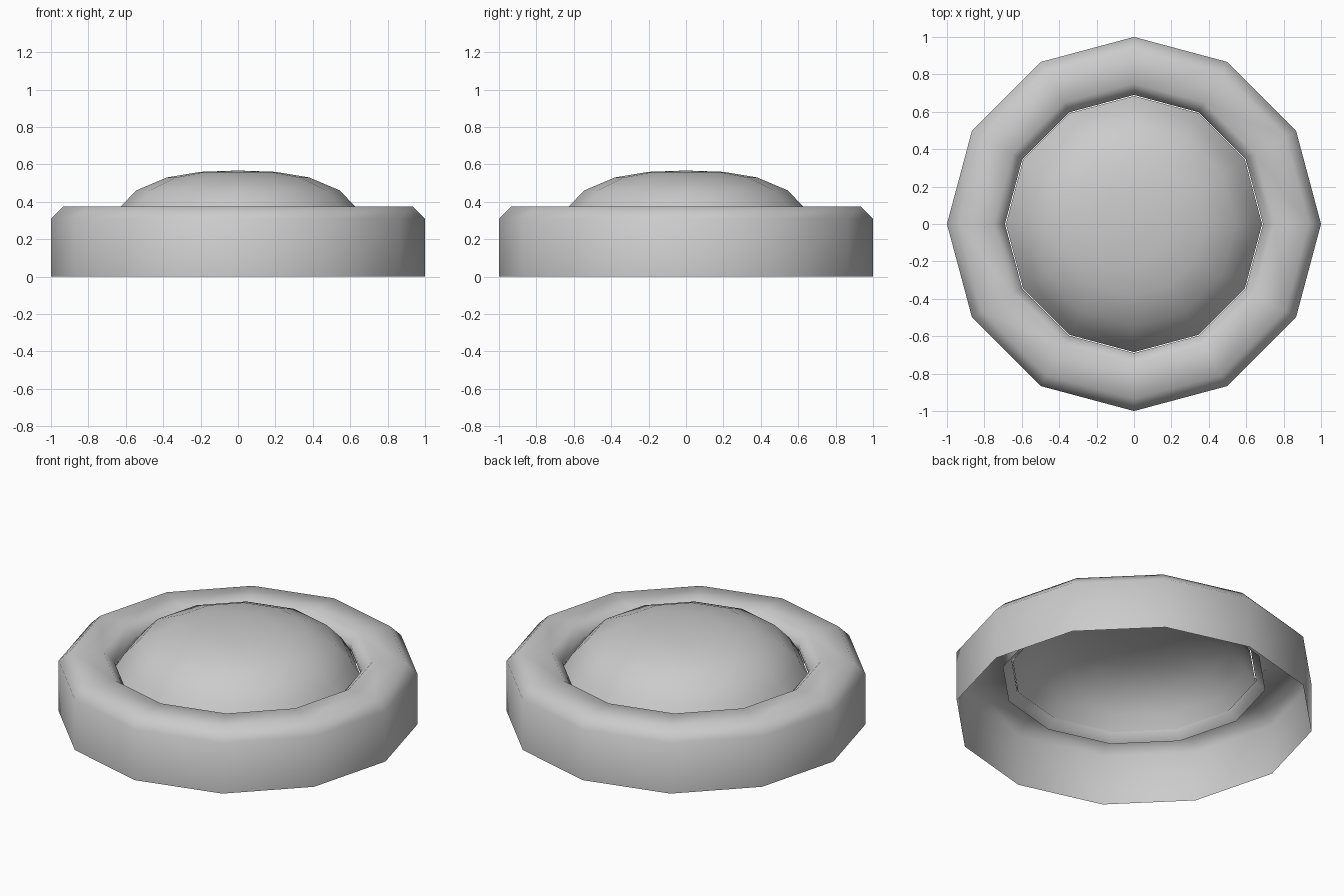
import bpy, math

if "Cube" in bpy.data.objects:
    bpy.data.objects.remove(bpy.data.objects["Cube"])

SIDES = 12


def lathe(name, profile):
    """Spin an (r, z) profile around z; a zero radius becomes a single pole."""
    verts, faces, rings = [], [], []
    for r, z in profile:
        start = len(verts)
        count = SIDES if r > 0 else 1
        for i in range(count):
            a = 2 * math.pi * i / SIDES
            verts.append((r * math.cos(a), r * math.sin(a), z))
        rings.append([start + i % count for i in range(SIDES)])
    for low, high in zip(rings, rings[1:]):
        for i in range(SIDES):
            j = (i + 1) % SIDES
            face = [low[i], low[j], high[j], high[i]]
            faces.append(list(dict.fromkeys(face)))
    mesh = bpy.data.meshes.new(name)
    mesh.from_pydata(verts, [], faces)
    mesh.update()
    obj = bpy.data.objects.new(name, mesh)
    bpy.context.collection.objects.link(obj)
    bpy.ops.object.select_all(action='DESELECT')
    obj.select_set(True)
    bpy.context.view_layer.objects.active = obj
    bpy.ops.object.shade_smooth_by_angle(angle=math.radians(65))
    return obj


# Open-bottomed ring with bevelled top edges and a rolled inner lip
lathe("housing_ring", [(1.0, 0), (1.0, 0.31), (0.935, 0.375),
                       (0.75, 0.375), (0.69, 0.315), (0.69, 0.285),
                       (0.74, 0.24)])

# Shallow dome sitting in the ring opening
lathe("dome_lens", [(0.685, 0.285), (0.635, 0.365), (0.545, 0.46),
                    (0.38, 0.53), (0.2, 0.56), (0, 0.567)])
